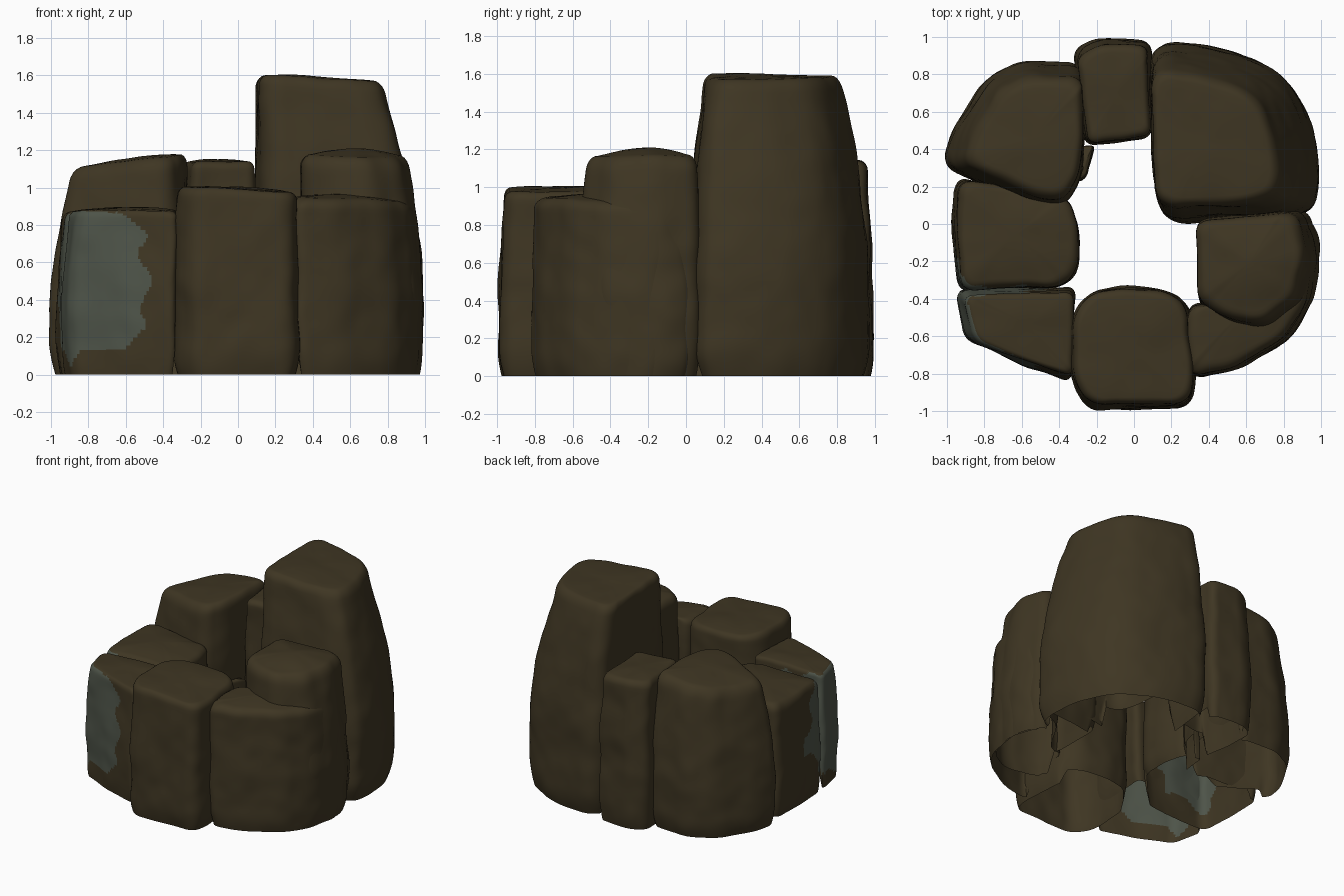
import bpy
import bmesh
import math
from mathutils import Vector, noise

cube = bpy.data.objects.get("Cube")
if cube:
    bpy.data.objects.remove(cube, do_unlink=True)

AROUND, RISE, CAP = 140, 40, 7


def material(name, rgb):
    m = bpy.data.materials.new(name)
    m.use_nodes = True
    m.diffuse_color = (*rgb, 1)
    m.node_tree.nodes["Principled BSDF"].inputs["Base Color"].default_value = (*rgb, 1)
    return m


BROWN = material("brown_rock", (0.049, 0.0365, 0.0165))
LICHEN = material("grey_green_lichen", (0.076, 0.088, 0.066))


def rounded(points, radius):
    """Cut the corners of a closed outline, then space its points evenly."""
    loop = [Vector(p) for p in points]
    area = sum(a.x * b.y - b.x * a.y for a, b in zip(loop, loop[1:] + loop[:1]))
    if area < 0:
        loop.reverse()
    for _ in range(3):
        cut = []
        for a, b in zip(loop, loop[1:] + loop[:1]):
            d = b - a
            step = d.normalized() * min(d.length / 4, radius)
            cut += [a + step, b - step]
        loop, radius = cut, radius / 2
    ends = loop[1:] + loop[:1]
    total = sum((b - a).length for a, b in zip(loop, ends))
    result, walked, k = [], 0, 0
    for i in range(AROUND):
        target = total * i / AROUND
        while walked + (ends[k] - loop[k]).length < target:
            walked += (ends[k] - loop[k]).length
            k += 1
        result.append(loop[k] + (ends[k] - loop[k]).normalized() * (target - walked))
    return result


def in_lichen(face):
    """Weathered patch on the walls around the front right corner."""
    p = face.calc_center_median()
    d = p - Vector((-0.95, -0.6, 0.52))
    reach = Vector((d.x / 0.52, d.y / 0.5, d.z / 0.44)).length
    return face.normal.z < 0.8 and reach + 0.25 * noise.noise(p * 6) < 1


def stone(name, points, height, anchor, taper=0.05, bevel=0.07, dome=0.02,
          tilt=(0, 0), rough=0.015, corner=0.04, lift=0.2):
    """Hollow boulder, open below, leaning to anchor; its inner walls end at lift."""
    loop = rounded(points, corner)
    centre = sum(loop, Vector((0, 0))) / AROUND
    anchor, tilt = Vector(anchor), Vector(tilt)
    wall = height - dome
    size = min((p - centre).length for p in loop)
    # Only walls on the outside of the ring reach the ground
    bases = []
    for j, p in enumerate(loop):
        along = (loop[(j + 1) % AROUND] - loop[j - 1]).normalized()
        facing = Vector((along.y, -along.x)).dot(p.normalized())
        bases.append(lift * min(1, max(0, (0.25 - facing) / 0.35)))
    levels = []
    for i in range(RISE):
        z = (wall - bevel) * i / (RISE - 1)
        levels.append((z, 1 - 0.06 * max(0, 1 - z / 0.16) ** 2))
    inset = min(0.4, 0.7 * bevel / size)
    for i in range(1, 6):
        a = math.pi / 2 * i / 5
        levels.append((wall - bevel + bevel * math.sin(a), 1 - inset * (1 - math.cos(a))))
    for i in range(1, CAP):
        f = 1 - i / CAP
        levels.append((wall + dome * (1 - f * f), (1 - inset) * f))

    def place(p, z, scale, base):
        z = base + z * (1 - base / height)
        t = z / height
        q = centre + (p - centre) * scale
        q = anchor + (q - anchor) * (1 - taper * max(0, (t - 0.3) / 0.7) ** 1.6)
        v = Vector((q.x, q.y, z + t ** 3 * tilt.dot(q - centre)))
        n = noise.noise_vector(v * 3.2 + Vector((height * 9, 0, 0))) * rough
        n += noise.noise_vector(v * 8) * rough * 0.35
        n.z *= min(1, z * 4) * 0.7
        return v + n

    bm = bmesh.new()
    rings = [[bm.verts.new(place(p, z, s, b)) for p, b in zip(loop, bases)]
             for z, s in levels]
    for low, high in zip(rings, rings[1:]):
        for j in range(AROUND):
            k = (j + 1) % AROUND
            bm.faces.new((low[j], low[k], high[k], high[j]))
    tip = bm.verts.new(place(centre, height, 0, 0))
    for j in range(AROUND):
        bm.faces.new((rings[-1][j], rings[-1][(j + 1) % AROUND], tip))
    bm.normal_update()
    for f in bm.faces:
        f.material_index = int(in_lichen(f))
    mesh = bpy.data.meshes.new(name)
    bm.to_mesh(mesh)
    bm.free()
    mesh.materials.append(BROWN)
    mesh.materials.append(LICHEN)
    obj = bpy.data.objects.new(name, mesh)
    bpy.context.collection.objects.link(obj)
    bpy.ops.object.select_all(action="DESELECT")
    obj.select_set(True)
    bpy.context.view_layer.objects.active = obj
    bpy.ops.object.shade_smooth_by_angle(angle=math.radians(40))


# Tallest stone, rear left
stone("tall_stone",
      [(0.08, 0.99), (0.5, 0.94), (0.8, 0.81), (0.95, 0.57), (1, 0.22), (0.95, 0.05),
       (0.6, 0.02), (0.13, -0.01), (0.1, 0.4)],
      1.59, (0.1, 0.36), taper=0.26, bevel=0.07, dome=0.01, tilt=(-0.04, -0.01),
      corner=0.09, lift=0.4)

# Left side stone, domed
stone("left_stone",
      [(0.34, 0.03), (0.92, 0.08), (1, -0.2), (0.94, -0.45), (0.72, -0.59),
       (0.5, -0.55), (0.34, -0.43)],
      1.21, (0.34, -0.03), taper=0.13, bevel=0.08, dome=0.04)

# Broad stone at the front left corner
stone("front_left_stone",
      [(0.3, -0.83), (0.55, -0.78), (0.82, -0.63), (0.96, -0.4), (1, -0.1), (0.93, 0.05),
       (0.6, -0.1), (0.42, -0.42), (0.29, -0.43)],
      0.96, (0.31, -0.6), taper=0.08, bevel=0.06, tilt=(-0.06, 0))

# Front stone
stone("front_stone",
      [(-0.25, -0.99), (0.3, -0.98), (0.33, -0.83), (0.3, -0.45), (0.2, -0.36),
       (-0.05, -0.33), (-0.26, -0.37), (-0.34, -0.52), (-0.34, -0.84)],
      1, (0, -0.45), taper=0.05, bevel=0.05, dome=0.01, tilt=(-0.03, 0), lift=0.1)

# Front right corner stone with the weathered patch
stone("front_right_stone",
      [(-0.96, -0.35), (-0.9, -0.62), (-0.6, -0.75), (-0.33, -0.84), (-0.32, -0.33),
       (-0.6, -0.35)],
      0.89, (-0.33, -0.58), taper=0.09, bevel=0.04, dome=0.01, tilt=(-0.01, 0), corner=0.03)

# Right side stone
stone("right_stone",
      [(-0.96, 0.25), (-0.97, 0), (-0.95, -0.36), (-0.4, -0.34), (-0.3, -0.26),
       (-0.29, -0.04), (-0.35, 0.15), (-0.6, 0.2)],
      0.9, (-0.4, -0.05), taper=0.06, bevel=0.06, dome=0.03)

# Rear right stone
stone("rear_right_stone",
      [(-1.02, 0.31), (-0.97, 0.5), (-0.8, 0.77), (-0.6, 0.88), (-0.28, 0.86),
       (-0.27, 0.5), (-0.28, 0.24), (-0.38, 0.08), (-0.56, 0.1), (-0.72, 0.17)],
      1.16, (-0.3, 0.38), taper=0.18, bevel=0.08, tilt=(0.13, 0))

# Narrow rear stone
stone("rear_stone",
      [(-0.32, 0.93), (-0.2, 0.99), (0.09, 0.98), (0.09, 0.47), (-0.26, 0.42), (-0.29, 0.6)],
      1.15, (-0.05, 0.5), taper=0.07, bevel=0.05, dome=0.01, corner=0.03)

# Thin chip wedged in the inner gap
stone("inner_chip",
      [(-0.29, 0.22), (-0.25, 0.25), (-0.21, 0.42), (-0.27, 0.42)],
      0.55, (-0.25, 0.35), taper=0.1, bevel=0.03, dome=0.01, corner=0.01)
